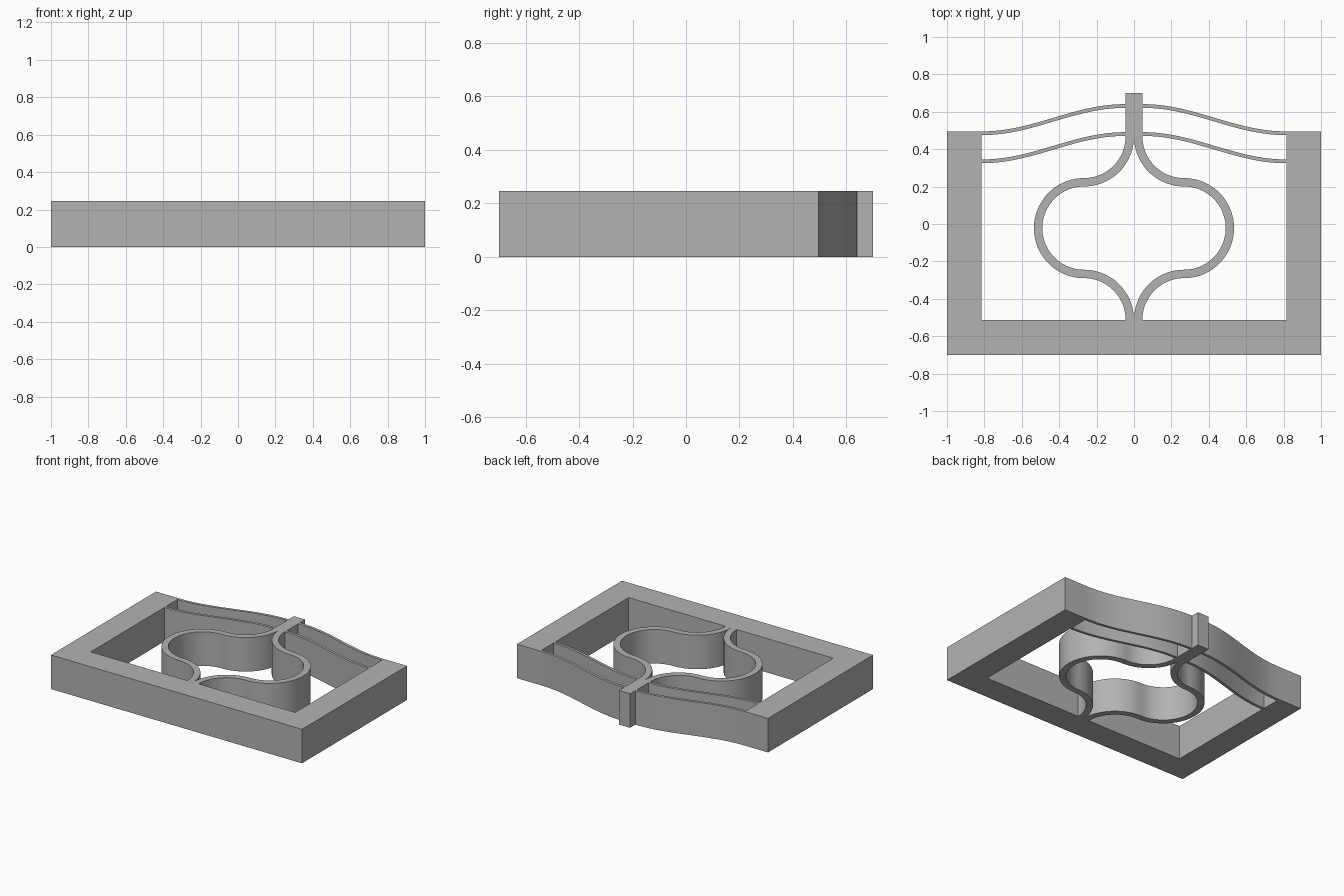
import bpy
import bmesh
from math import sin, cos, pi, radians

HEIGHT = 0.245

cube = bpy.data.objects.get("Cube")
if cube:
    bpy.data.objects.remove(cube)

# Single grey material
grey = bpy.data.materials.new("plain grey")
grey.use_nodes = True
colour = (0.45, 0.45, 0.45, 1)
grey.diffuse_color = colour
grey.node_tree.nodes["Principled BSDF"].inputs["Base Color"].default_value = colour


def extrude_strip(name, side_a, side_b, mirrored=False):
    """Extrude the band between two matching edge paths up to HEIGHT."""
    bm = bmesh.new()
    rows = [[bm.verts.new((x, y, z)) for x, y in side]
            for z in (0, HEIGHT) for side in (side_a, side_b)]
    a0, b0, a1, b1 = rows
    for low, high in ((a0, b0), (a1, b1), (a0, a1), (b0, b1)):
        for i in range(len(low) - 1):
            bm.faces.new((low[i], low[i + 1], high[i + 1], high[i]))
    for i in (0, -1):
        bm.faces.new((a0[i], b0[i], b1[i], a1[i]))
    bmesh.ops.recalc_face_normals(bm, faces=bm.faces)
    mesh = bpy.data.meshes.new(name)
    bm.to_mesh(mesh)
    bm.free()
    mesh.materials.append(grey)
    obj = bpy.data.objects.new(name, mesh)
    bpy.context.collection.objects.link(obj)
    if mirrored:
        mod = obj.modifiers.new("mirror", 'MIRROR')
        mod.use_axis[0] = True
        mod.use_clip = False
        mod.use_mirror_merge = False
    bpy.ops.object.select_all(action='DESELECT')
    obj.select_set(True)
    bpy.context.view_layer.objects.active = obj
    bpy.ops.object.shade_smooth_by_angle(angle=radians(30))
    return obj


# U-shaped frame, open at the back
IN_X, FLOOR, BACK, FRONT = 0.815, -0.512, 0.495, -0.7
extrude_strip("frame",
              [(-1, BACK), (-1, FRONT), (1, FRONT), (1, BACK)],
              [(-IN_X, BACK), (-IN_X, FLOOR), (IN_X, FLOOR), (IN_X, BACK)])

# Central stem at the back
STEM = 0.045
STEM_FRONT = 0.468
extrude_strip("stem", [(-STEM, STEM_FRONT), (STEM, STEM_FRONT)],
              [(-STEM, 0.7), (STEM, 0.7)])

# Pair of S-shaped leaf springs from the frame to the stem
STEPS = 32
for name, start in (("outer_leaf_spring", 0.485), ("inner_leaf_spring", 0.335)):
    path = []
    for i in range(STEPS + 1):
        t = i / STEPS
        path.append((IN_X + (STEM - IN_X) * t, start + 0.146 * (1 - cos(pi * t)) / 2))
    extrude_strip(name, [(x, y + 0.01) for x, y in path],
                  [(x, y - 0.01) for x, y in path], mirrored=True)

# Curved flexure loop: concave, convex, concave arcs in one band per side
R, HALF = 0.245, 0.0225
CX, CY = R + HALF, -0.022
outer, inner = [], []
for centre_y, begin, sweep, sign in ((CY + 2 * R, pi, pi / 2, -1),
                                     (CY, pi / 2, -pi, 1),
                                     (CY - 2 * R, pi / 2, pi / 2, -1)):
    count = round(abs(sweep) / (pi / 48))
    for i in range(1 if outer else 0, count + 1):
        a = begin + sweep * i / count
        for edge, r in ((outer, R + sign * HALF), (inner, R - sign * HALF)):
            edge.append((CX + r * cos(a), centre_y + r * sin(a)))
extrude_strip("flexure_loop", outer, inner, mirrored=True)
